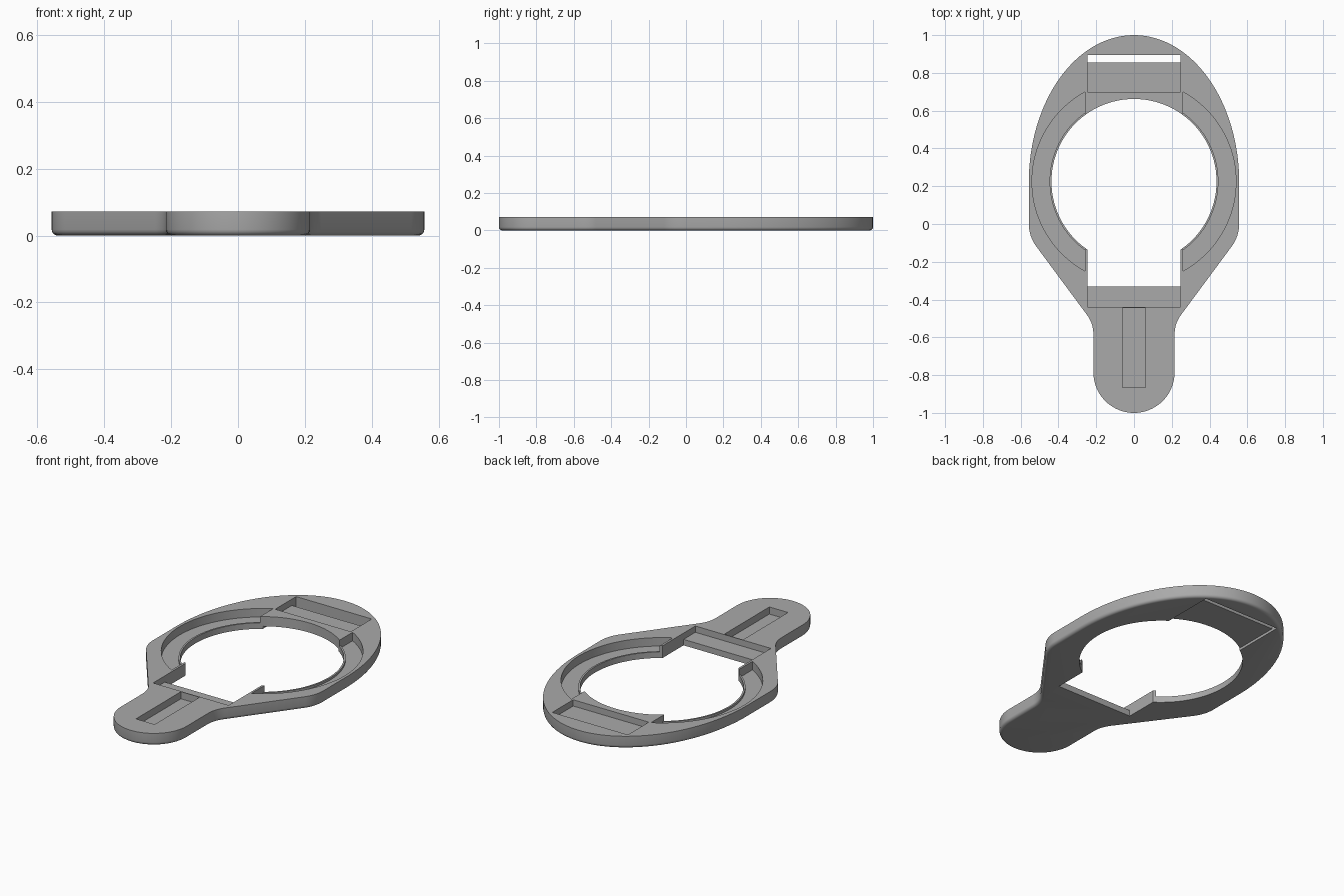
import bpy, bmesh
from math import cos, sin, acos, pi, tan
from mathutils import Vector

cube = bpy.data.objects.get("Cube")
if cube:
    bpy.data.objects.remove(cube, do_unlink=True)

TOP = 0.072
HOLE_Y = 0.225
STRAP = 0.247

grey = bpy.data.materials.new("plain grey")
grey.use_nodes = True
grey.diffuse_color = (0.4, 0.4, 0.4, 1)
grey.node_tree.nodes["Principled BSDF"].inputs["Base Color"].default_value = (0.4, 0.4, 0.4, 1)


def arc(cx, cy, rx, ry, a0, a1, n):
    return [(cx + rx * cos(a0 + (a1 - a0) * i / n), cy + ry * sin(a0 + (a1 - a0) * i / n))
            for i in range(n + 1)]


def fillet(before, corner, after, radius, n=10):
    """Points of a tangent arc that rounds one corner."""
    b, c, a = Vector(before), Vector(corner), Vector(after)
    u, v = (b - c).normalized(), (a - c).normalized()
    half = u.angle(v) / 2
    p, q = c + u * radius / tan(half), c + v * radius / tan(half)
    centre = c + (u + v).normalized() * radius / sin(half)
    return [tuple(centre + (p - centre).lerp(q - centre, i / n).normalized() * radius)
            for i in range(n + 1)]


def prism(name, points, z0, z1, bevel=0):
    bm = bmesh.new()
    base = bm.faces.new([bm.verts.new((x, y, z0)) for x, y in points])
    side = bmesh.ops.extrude_face_region(bm, geom=[base])["geom"]
    bmesh.ops.translate(bm, verts=[g for g in side if isinstance(g, bmesh.types.BMVert)],
                        vec=(0, 0, z1 - z0))
    bmesh.ops.recalc_face_normals(bm, faces=bm.faces)
    if bevel:
        rim = [e for e in bm.edges if all(abs(v.co.z - z0) < 1e-5 for v in e.verts)]
        bmesh.ops.bevel(bm, geom=rim, offset=bevel, segments=4, profile=0.5, affect='EDGES')
    mesh = bpy.data.meshes.new(name)
    bm.to_mesh(mesh)
    bm.free()
    mesh.materials.append(grey)
    ob = bpy.data.objects.new(name, mesh)
    bpy.context.collection.objects.link(ob)
    return ob


def box(hx, y0, y1):
    return [(-hx, y0), (hx, y0), (hx, y1), (-hx, y1)]


def crescent(inner, outer, side):
    """Ring section beyond a straight chord, on one side of the hole."""
    a, b = acos(0.26 / outer), acos(0.26 / inner)
    pts = arc(0, HOLE_Y, outer, outer, -a, a, 40) + arc(0, HOLE_Y, inner, inner, b, -b, 40)
    return [(side * x, y) for x, y in pts]


# Plate outline: oval head, tapering shoulders, rounded handle
shoulder, neck = (0.557, -0.065), (0.215, -0.527)
right = arc(0, 0.22, 0.557, 0.78, pi / 2, 0, 32)
right += fillet((0.557, 0.22), shoulder, neck, 0.2)
right += fillet(shoulder, neck, (0.215, -0.785), 0.17)
right += arc(0, -0.785, 0.215, 0.215, 0, -pi / 2, 20)
outline = right + [(-x, y) for x, y in right[-2:0:-1]]
plate = prism("plate", outline, 0, TOP, bevel=0.018)

# Openings and pockets: outline, floor height, ceiling height
cuts = [
    (arc(0, HOLE_Y, 0.437, 0.437, 0, 2 * pi, 96)[:-1], -0.1, 0.2),   # round hole
    (box(STRAP, -0.33, 0.1), -0.1, 0.2),                             # notch to handle
    (box(STRAP, -0.44, -0.2), 0.035, 0.2),                           # front strap ledge
    (box(STRAP, 0.70, 0.895), 0.035, 0.2),                           # rear strap pocket
    (box(STRAP, 0.855, 0.895), -0.1, 0.2),                           # rear strap slit
    (box(STRAP, 0.5, 0.875), -0.1, 0.015),                           # strap relief below
    (box(0.061, -0.865, -0.445), 0.03, 0.2),                         # handle pocket
]
for s in (1, -1):
    cuts.append((crescent(0.40, 0.54, s), 0.035, 0.2))               # side lip
    cuts.append((crescent(0.447, 0.54, s), 0.022, 0.2))              # side pocket

for pts, z0, z1 in cuts:
    cutter = prism("cutter", pts, z0, z1)
    cutter.hide_render = True
    mod = plate.modifiers.new("cut", 'BOOLEAN')
    mod.operation = 'DIFFERENCE'
    mod.solver = 'EXACT'
    mod.object = cutter
    bpy.context.view_layer.update()
    result = bpy.data.meshes.new_from_object(
        plate.evaluated_get(bpy.context.evaluated_depsgraph_get()))
    plate.modifiers.clear()
    plate.data = result
    bpy.data.objects.remove(cutter, do_unlink=True)

# Smooth curved walls, keep crisp edges
plate.data.name = "plate"
for ob in bpy.context.selected_objects:
    ob.select_set(False)
plate.select_set(True)
bpy.context.view_layer.objects.active = plate
bpy.ops.object.shade_smooth_by_angle(angle=pi / 6)
